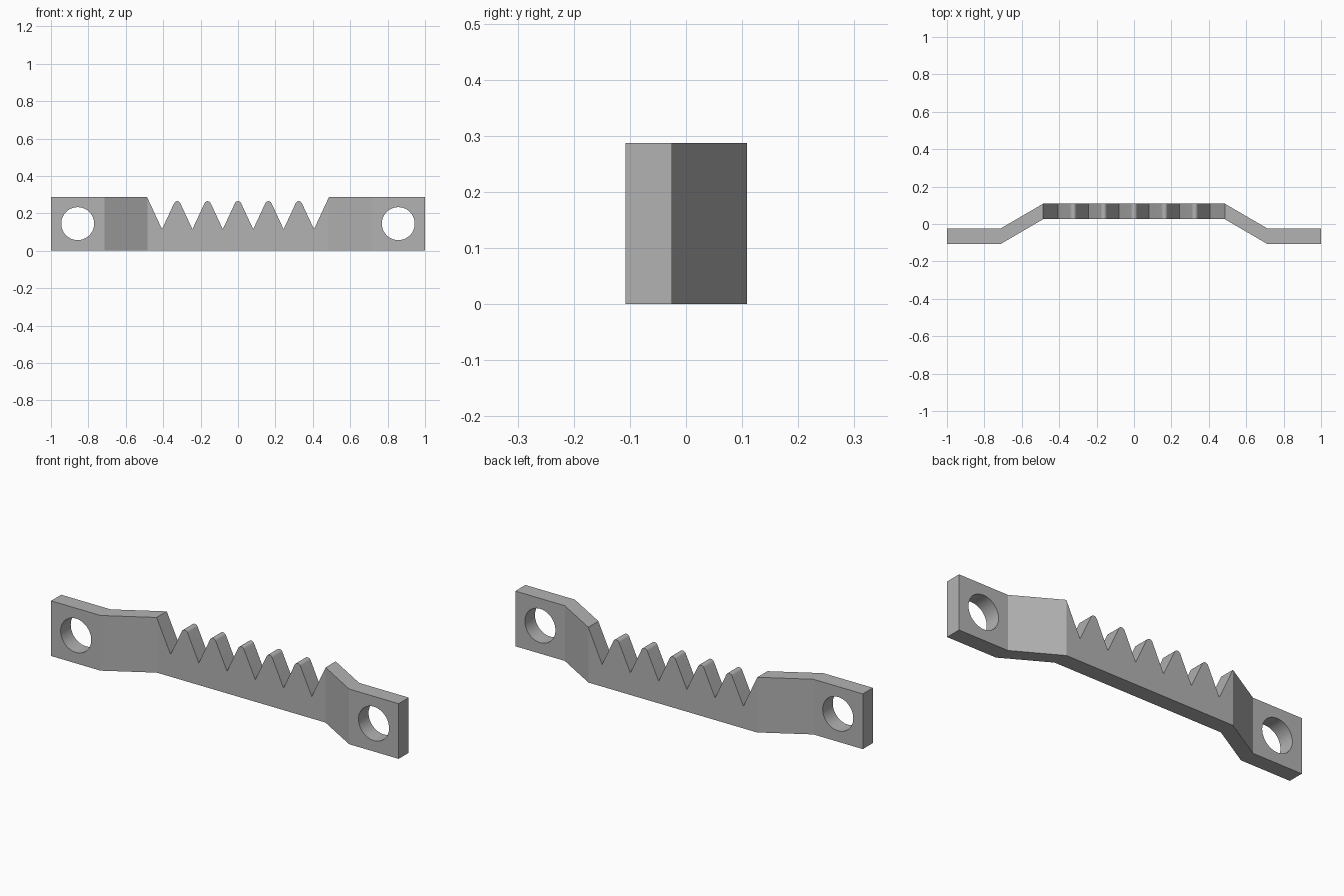
import bpy
import bmesh
import math
from mathutils import Matrix, Vector

if "Cube" in bpy.data.objects:
    bpy.data.objects.remove(bpy.data.objects["Cube"], do_unlink=True)

HEIGHT = 0.287
THICK = 0.083
FRONT, RAISED = -0.108, 0.026     # front face of the end tabs and of the toothed bar
PITCH, VALLEY, TIP = 0.1625, 0.115, 0.265

steel = bpy.data.materials.new("grey steel")
steel.use_nodes = True
steel.diffuse_color = (0.45, 0.45, 0.45, 1)
steel.node_tree.nodes["Principled BSDF"].inputs["Base Color"].default_value = steel.diffuse_color


def prism(name, outline, direction):
    """Extrude a closed outline of 3D points along a direction."""
    bm = bmesh.new()
    face = bm.faces.new([bm.verts.new(p) for p in outline])
    ext = bmesh.ops.extrude_face_region(bm, geom=[face])
    verts = [g for g in ext["geom"] if isinstance(g, bmesh.types.BMVert)]
    bmesh.ops.translate(bm, vec=Vector(direction), verts=verts)
    bmesh.ops.recalc_face_normals(bm, faces=bm.faces)
    mesh = bpy.data.meshes.new(name)
    bm.to_mesh(mesh)
    bm.free()
    obj = bpy.data.objects.new(name, mesh)
    bpy.context.collection.objects.link(obj)
    mesh.materials.append(steel)
    return obj


# Bent strip: plan path swept through the plate thickness
path = [(-1, FRONT), (-0.715, FRONT), (-0.485, RAISED)]
path += [(-x, y) for x, y in reversed(path)]
plan = [(x, y, 0) for x, y in path] + [(x, y + THICK, 0) for x, y in reversed(path)]
hanger = prism("sawtooth_hanger", plan, (0, 0, HEIGHT))

# Notch cutter: V valleys between rounded tooth tips
slope = math.atan2(0.172, 0.08)
apex = VALLEY + PITCH / 2 * math.tan(slope)
radius = (apex - TIP) / (1 / math.cos(slope) - 1)
end_z = HEIGHT + 0.05
end_x = 2.5 * PITCH + (end_z - VALLEY) / math.tan(slope)
notch = [(-end_x, end_z)]
for i in range(6):
    x = (i - 2.5) * PITCH
    notch.append((x, VALLEY))
    if i < 5:
        for k in range(11):
            a = slope * (k / 5 - 1)
            notch.append((x + PITCH / 2 + radius * math.sin(a),
                          TIP - radius + radius * math.cos(a)))
notch.append((end_x, end_z))
cutters = [prism("notch_cutter", [(x, -0.3, z) for x, z in notch], (0, 0.6, 0))]

# Screw hole cutters, one in each end tab
for side, sx in (("right", -1), ("left", 1)):
    ring = [(sx * 0.857 + 0.088 * math.cos(a), -0.3, 0.145 + 0.088 * math.sin(a))
            for a in (math.tau * k / 48 for k in range(48))]
    cutters.append(prism(side + "_hole_cutter", ring, (0, 0.6, 0)))

# Apply the cuts
for cutter in cutters:
    cutter.hide_render = True
    mod = hanger.modifiers.new(cutter.name, 'BOOLEAN')
    mod.operation = 'DIFFERENCE'
    mod.solver = 'EXACT'
    mod.object = cutter
bpy.context.view_layer.objects.active = hanger
for obj in bpy.context.selected_objects:
    obj.select_set(False)
hanger.select_set(True)
for cutter in cutters:
    bpy.ops.object.modifier_apply(modifier=cutter.name)
    bpy.data.objects.remove(cutter, do_unlink=True)

# Smooth holes and tooth tips, crisp bends and edges
bpy.ops.object.shade_smooth_by_angle(angle=math.radians(25))
